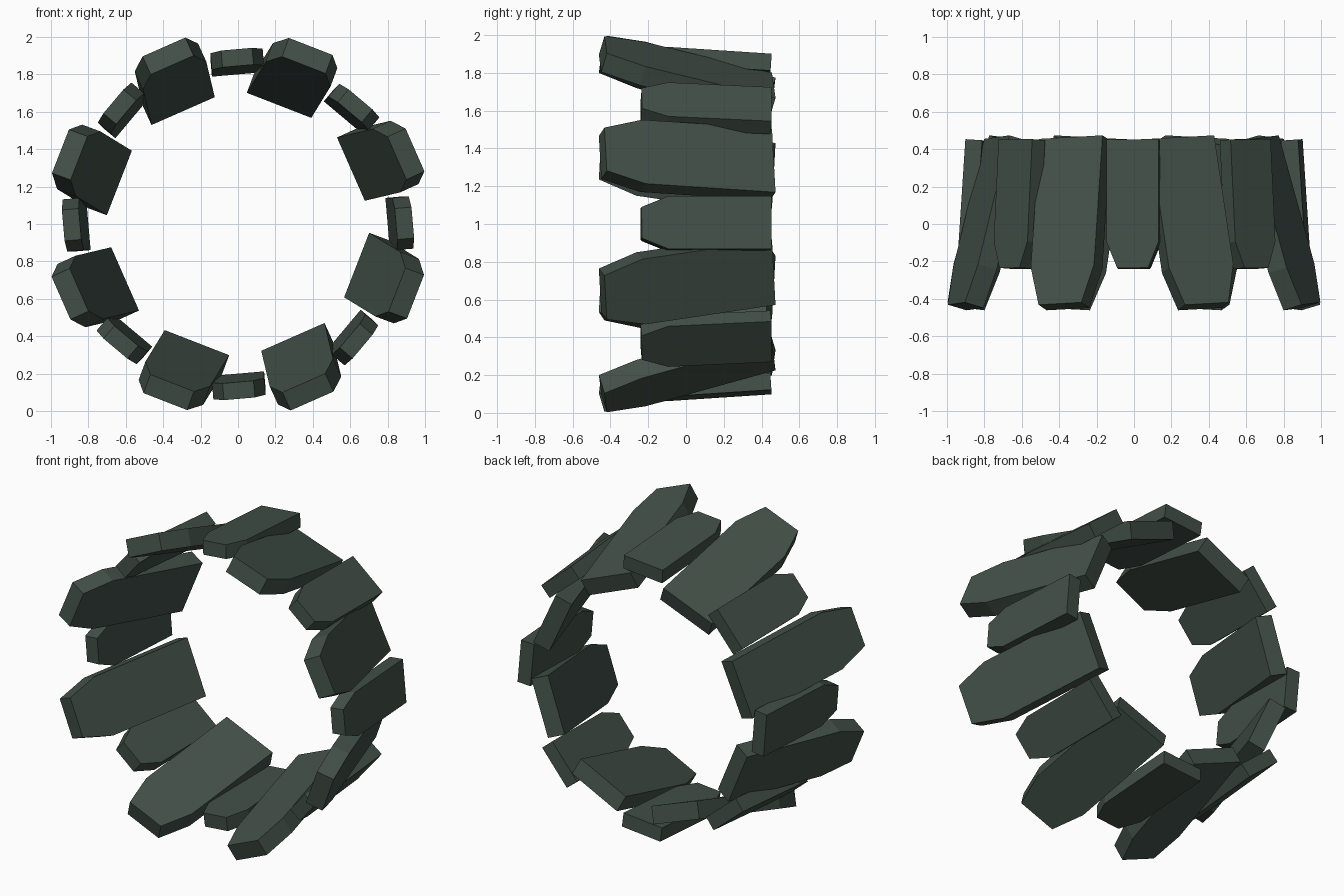
import bpy, bmesh
from math import sin, cos, radians
from mathutils import Vector, Matrix

if "Cube" in bpy.data.objects:
    bpy.data.objects.remove(bpy.data.objects["Cube"])

mat = bpy.data.materials.new("dark_green_metal")
mat.diffuse_color = (0.055, 0.08, 0.065, 1)
mat.use_nodes = True
mat.node_tree.nodes["Principled BSDF"].inputs["Base Color"].default_value = mat.diffuse_color


def plate_mesh(name, length, half_w, half_tip, taper, thick):
    """Slab with a square rear end (y=0) and a tapered tip (y=length)."""
    outline = [(-half_w, 0), (half_w, 0), (half_w, length - taper),
               (half_tip, length), (-half_tip, length), (-half_w, length - taper)]
    bm = bmesh.new()
    face = bm.faces.new([bm.verts.new((x, y, 0)) for x, y in outline])
    ext = bmesh.ops.extrude_face_region(bm, geom=[face])
    verts = [v for v in ext["geom"] if isinstance(v, bmesh.types.BMVert)]
    bmesh.ops.translate(bm, verts=verts, vec=(0, 0, thick))
    bmesh.ops.recalc_face_normals(bm, faces=bm.faces)
    me = bpy.data.meshes.new(name)
    bm.to_mesh(me)
    bm.free()
    me.materials.append(mat)
    return me


def ring(name, start, rear, tip, roll, half_w, half_tip, taper, thick):
    """Eight plates around the y axis; rear and tip are (radius, sideways, y) of the inner face."""
    rear, tip = Vector(rear), Vector(tip)
    me = plate_mesh(name, (tip - rear).length, half_w, half_tip, taper, thick)
    for i in range(8):
        a = radians(start + 45 * i)
        radial = Vector((cos(a), 0, sin(a)))
        tangent = Vector((-sin(a), 0, cos(a)))
        place = lambda p: radial * p[0] + tangent * p[1] + Vector((0, p[2], 1))
        along = (Vector((tip - rear)).normalized())
        along = radial * along[0] + tangent * along[1] + Vector((0, along[2], 0))
        side = (tangent - along * tangent.dot(along)).normalized()
        out = side.cross(along)
        r = radians(roll)
        side, out = side * cos(r) - out * sin(r), out * cos(r) + side * sin(r)
        m = Matrix((side, along, out)).transposed().to_4x4()
        # radius is measured from the ring centre at z = 1
        m.translation = radial * rear[0] + tangent * rear[1] + Vector((0, rear[2], 1))
        ob = bpy.data.objects.new(f"{name}_{i + 1}", me)
        ob.matrix_world = m
        bpy.context.collection.objects.link(ob)


# long flared plates
ring("large_plate", 22.5, (0.67, 0.04, 0.435), (0.92, 0, -0.455), 2, 0.185, 0.125, 0.21, 0.11)
# short plates between them
ring("small_plate", 0, (0.80, 0, 0.447), (0.845, 0, -0.24), 5, 0.14, 0.083, 0.14, 0.09)
